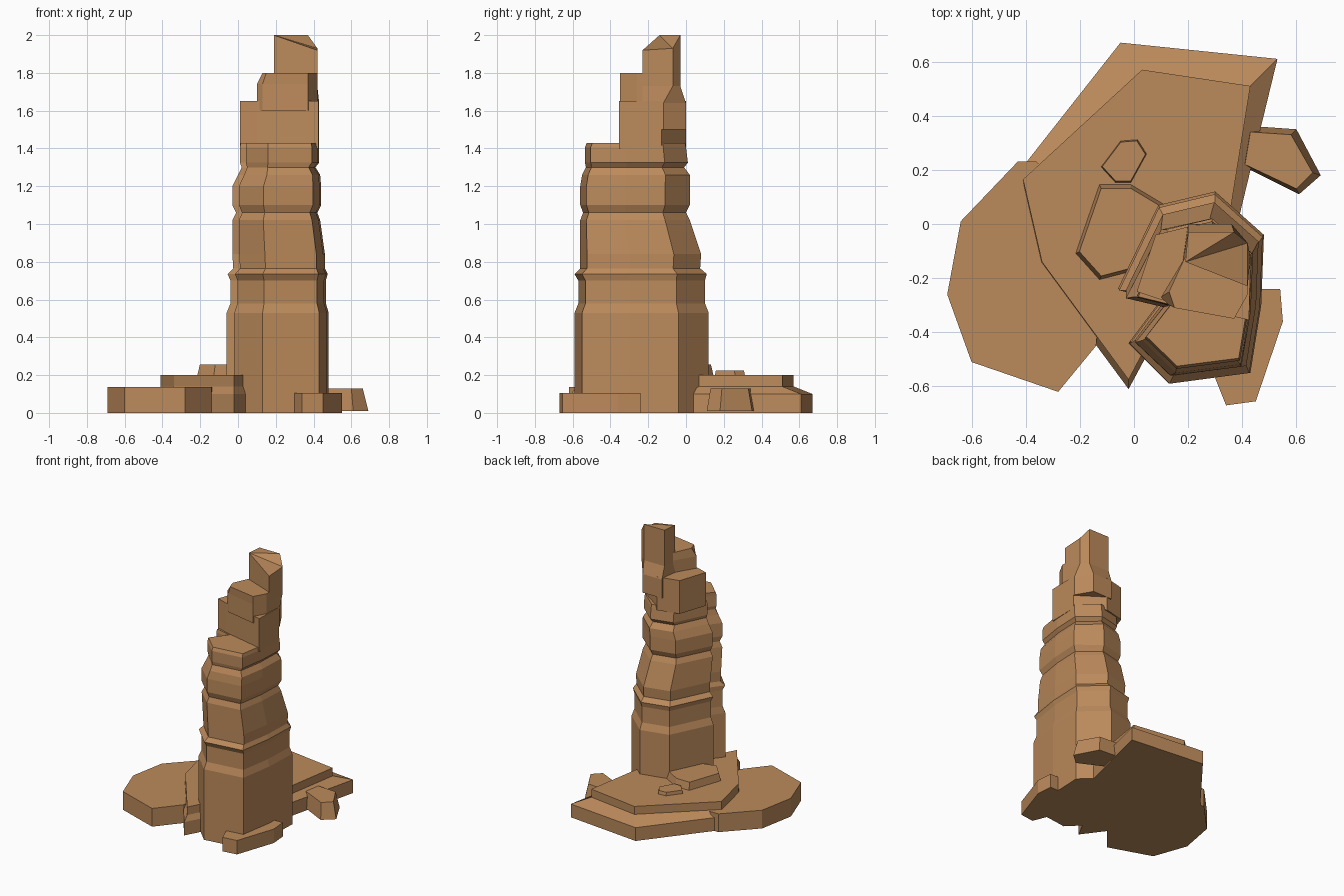
import bpy
import bmesh

cube = bpy.data.objects.get("Cube")
if cube:
    bpy.data.objects.remove(cube, do_unlink=True)

SAND = (0.50, 0.255, 0.105, 1.0)
sandstone = bpy.data.materials.new("sandstone")
sandstone.use_nodes = True
sandstone.diffuse_color = SAND
bsdf = next(n for n in sandstone.node_tree.nodes if n.type == "BSDF_PRINCIPLED")
bsdf.inputs["Base Color"].default_value = SAND
bsdf.inputs["Roughness"].default_value = 0.9


def loft(name, rings):
    """Skin a stack of 3D rings with equal point counts and cap both ends."""
    bm = bmesh.new()
    rows = [[bm.verts.new(p) for p in ring] for ring in rings]
    for low, high in zip(rows, rows[1:]):
        for i in range(len(low)):
            j = (i + 1) % len(low)
            bm.faces.new((low[i], low[j], high[j], high[i]))
    caps = [bm.faces.new(rows[0][::-1]), bm.faces.new(rows[-1])]
    bmesh.ops.triangulate(bm, faces=caps)
    bmesh.ops.recalc_face_normals(bm, faces=bm.faces)
    mesh = bpy.data.meshes.new(name)
    bm.to_mesh(mesh)
    bm.free()
    mesh.materials.append(sandstone)
    obj = bpy.data.objects.new(name, mesh)
    bpy.context.collection.objects.link(obj)
    return obj


def at(outline, z):
    return [(x, y, z) for x, y in outline]


def bounds(outline):
    xs, ys = zip(*outline)
    return min(xs), max(xs), min(ys), max(ys)


def fit(outline, box):
    """Stretch an outline to a box of x and y limits."""
    a, b, c, d = bounds(outline)
    x0, x1, y0, y1 = box
    return [(x0 + (x - a) / (b - a) * (x1 - x0),
             y0 + (y - c) / (d - c) * (y1 - y0)) for x, y in outline]


def shrink(outline, d):
    x0, x1, y0, y1 = bounds(outline)
    return fit(outline, (x0 + d, x1 - d, y0 + d, y1 - d))


def slab(name, outline, bottom, top, taper=0.0):
    return loft(name, [at(outline, bottom), at(shrink(outline, taper), top)])


# Main column: one notched outline squeezed by the strata
plan = [(-.06, -.24), (.09, .07), (.30, .12), (.48, -.04), (.47, -.30),
        (.43, -.55), (.13, -.59), (-.02, -.44), (.10, -.28)]
strata = [
    (0.00, -.06, .48, -.59, .12),
    (0.53, -.06, .48, -.59, .12),
    (0.58, -.04, .465, -.57, .10),
    (0.70, -.04, .465, -.57, .10),
    (0.735, -.055, .475, -.59, .11),
    (0.765, -.025, .46, -.56, .075),
    (0.84, -.03, .46, -.56, .08),
    (1.02, -.03, .435, -.56, .02),
    (1.06, -.01, .42, -.545, .00),
    (1.10, -.03, .44, -.56, .02),
    (1.20, -.03, .44, -.56, .02),
    (1.26, .00, .435, -.55, .02),
    (1.30, .02, .41, -.53, -.01),
    (1.325, .01, .43, -.535, .01),
    (1.405, .01, .43, -.535, .00),
    (1.43, .015, .425, -.525, -.005),
]
loft("column", [at(fit(plan, box), z) for z, *box in strata])

# Broken upper steps
upper = [(.01, -.25), (.08, -.04), (.24, .00), (.43, -.13), (.425, -.355), (.10, -.28)]
loft("upper_block", [at(upper, 1.40), at(upper, 1.65)])

ledge = [(.10, -.27), (.19, -.12), (.42, -.12), (.42, -.26), (.37, -.35), (.13, -.30)]
ledge_top = [(.13, -.25)] + ledge[1:-1] + [(.15, -.31)]
loft("ledge_block", [at(ledge, 1.6), at(ledge, 1.74), at(ledge_top, 1.8)])

# Spire with a slanted tip
spire = [(.19, -.14), (.20, -.03), (.37, -.03), (.42, -.07), (.42, -.23)]
foot = [(.18, -.14), (.20, .00), (.36, .00), (.43, -.12), (.42, -.23)]
tip = [(x, y, z) for (x, y), z in zip(spire, (2, 2, 2, 1.93, 1.92))]
loft("spire", [at(foot, 1.5), at(foot, 1.64), at(spire, 1.73), tip])

# Terraced ground slab
ground = [(-.42, .20), (-.05, .67), (.53, .61), (.37, -.05), (.05, -.48),
          (-.02, -.61), (-.36, -.15)]
terrace = [(-.41, .165), (.03, .57), (.43, .51), (.34, -.05), (.03, -.48),
           (-.02, -.575), (-.34, -.14)]
loft("ground_slab", [at(ground, 0), at(ground, .10), at(terrace, .14), at(terrace, .20)])

slab("side_slab", [(-.43, .23), (-.64, .01), (-.69, -.26), (-.60, -.51),
                   (-.28, -.62), (-.14, -.45), (-.10, 0), (-.36, .23)], 0, .137)
slab("front_slab", [(.30, -.57), (.34, -.67), (.45, -.655), (.55, -.36),
                    (.54, -.24), (.42, -.24)], 0, .105)

# Loose rocks
slab("rear_rock", [(-.22, -.11), (-.13, .15), (-.01, .15), (.14, .06),
                   (.10, -.15), (-.13, -.21)], .18, .255, .018)
slab("small_rock", [(-.125, .21), (-.05, .31), (.015, .315), (.05, .26),
                    (-.01, .15), (-.07, .15)], .18, .225, .008)
boulder = [(.46, .36), (.60, .35), (.69, .18), (.61, .11), (.39, .22)]
boulder_top = [(.43, .34), (.58, .33), (.66, .19), (.60, .13), (.41, .22)]
loft("boulder", [at(boulder, .01), at(boulder_top, .13)])
